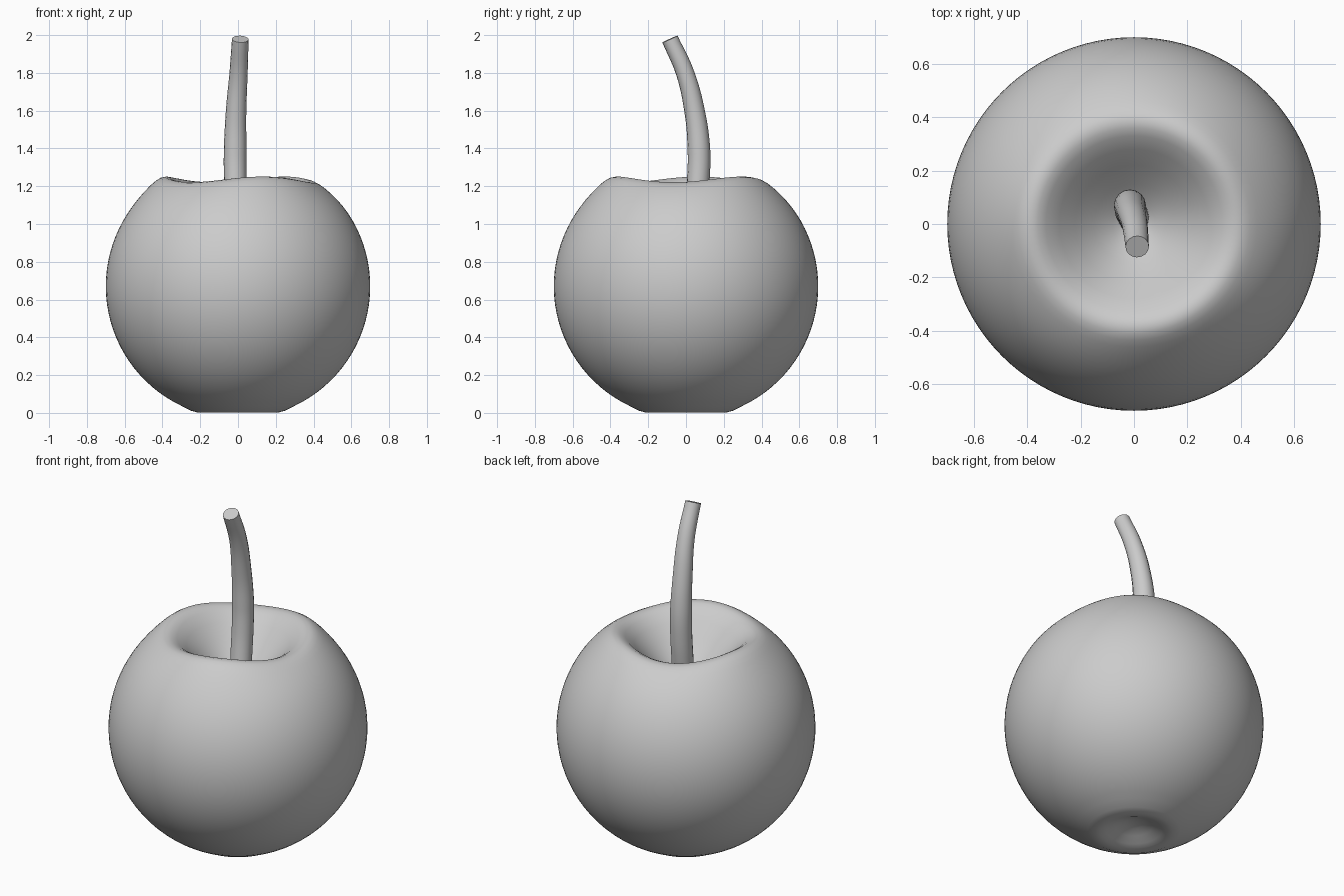
import bpy, bmesh
from math import sin, cos, pi, radians, exp

if "Cube" in bpy.data.objects:
    bpy.data.objects.remove(bpy.data.objects["Cube"])

SEG = 96

# Body: half profile (radius, height) from bottom dimple over the round side to the top hollow
bottom = [(0.05, 0.053), (0.10, 0.035), (0.15, 0.013), (0.18, 0.003), (0.21, 0.001), (0.25, 0.012)]
side = [(0.7 * cos(radians(a)), 0.67 + 0.7 * sin(radians(a)))
        for a in [-64.5 + 113.3 * i / 30 for i in range(31)]]
hollow = [(0.435, 1.217), (0.41, 1.231), (0.385, 1.236), (0.36, 1.231), (0.33, 1.215), (0.28, 1.17),
          (0.22, 1.105), (0.15, 1.035), (0.08, 0.975), (0.03, 0.945)]

bm = bmesh.new()
rings = []
for r, z in bottom + side + hollow:
    # Three soft lobes fade in around the rim
    wave = 0.015 * exp(-((r - 0.39) / 0.13) ** 2) if z > 0.9 else 0
    rings.append([bm.verts.new((r * cos(t), r * sin(t), z + wave * cos(3 * t - radians(150))))
                  for t in [2 * pi * k / SEG for k in range(SEG)]])
for lo, hi in zip(rings, rings[1:]):
    for k in range(SEG):
        n = (k + 1) % SEG
        bm.faces.new((lo[k], lo[n], hi[n], hi[k]))
base = bm.verts.new((0, 0, 0.057))
pit = bm.verts.new((0, 0, 0.935))
for k in range(SEG):
    n = (k + 1) % SEG
    bm.faces.new((rings[0][n], rings[0][k], base))
    bm.faces.new((rings[-1][k], rings[-1][n], pit))
for f in bm.faces:
    f.smooth = True
mesh = bpy.data.meshes.new("fruit_body")
bm.to_mesh(mesh)
bm.free()
bpy.context.collection.objects.link(bpy.data.objects.new("fruit_body", mesh))

# Stem: bent, slightly tapered tube rising from the hollow (x, y, z, radius)
path = [(0, 0.02, 0.92, 0.058), (-0.012, 0.05, 1.1, 0.06), (-0.015, 0.066, 1.25, 0.06),
        (-0.015, 0.068, 1.4, 0.06), (-0.01, 0.045, 1.6, 0.054),
        (0.003, -0.005, 1.8, 0.048), (0.012, -0.085, 1.979, 0.044)]
curve = bpy.data.curves.new("stem", 'CURVE')
curve.dimensions = '3D'
curve.bevel_depth = 1.0
curve.bevel_resolution = 6
curve.use_fill_caps = True
spline = curve.splines.new('BEZIER')
spline.resolution_u = 6
spline.bezier_points.add(len(path) - 1)
for p, (x, y, z, r) in zip(spline.bezier_points, path):
    p.co = (x, y, z)
    p.radius = r
    p.handle_left_type = p.handle_right_type = 'AUTO'
stem = bpy.data.objects.new("stem", curve)
bpy.context.collection.objects.link(stem)
bpy.ops.object.select_all(action='DESELECT')
stem.select_set(True)
bpy.context.view_layer.objects.active = stem
bpy.ops.object.convert(target='MESH')
bpy.ops.object.shade_smooth_by_angle()
